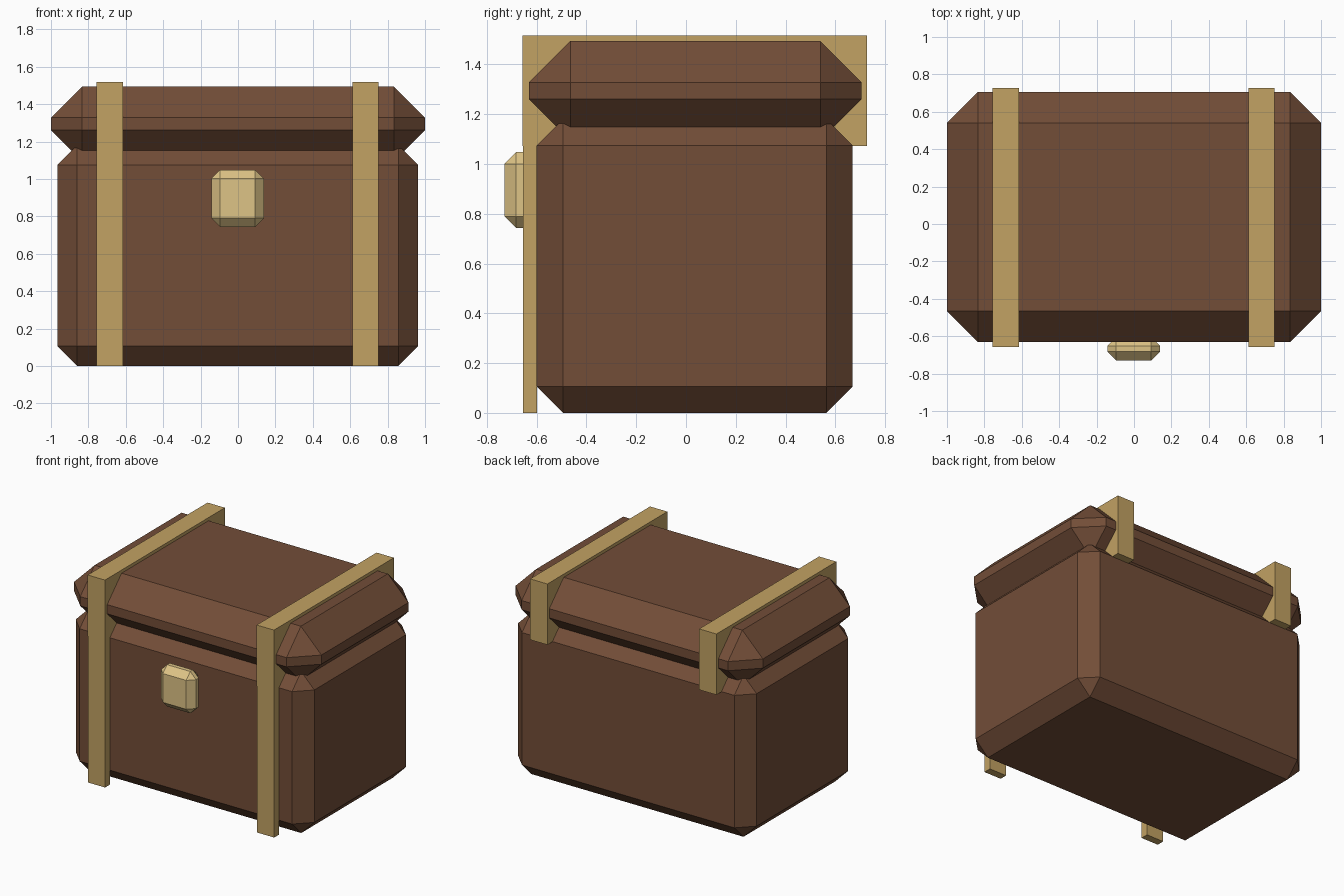
import bpy
import bmesh

if "Cube" in bpy.data.objects:
    bpy.data.objects.remove(bpy.data.objects["Cube"])


def material(name, rgb):
    mat = bpy.data.materials.new(name)
    mat.diffuse_color = (*rgb, 1)
    mat.use_nodes = True
    mat.node_tree.nodes["Principled BSDF"].inputs["Base Color"].default_value = mat.diffuse_color
    return mat


WOOD = material("wood", (0.17, 0.075, 0.039))
BRASS = material("brass", (0.54, 0.36, 0.125))
PALE_BRASS = material("pale_brass", (0.73, 0.55, 0.24))


def box(name, x, y, z, mat, chamfer=0):
    """Flat-faced box from (min, max) ranges, with optional chamfered edges."""
    bm = bmesh.new()
    bmesh.ops.create_cube(bm, size=1)
    for v in bm.verts:
        v.co = [(lo + hi) / 2 + c * (hi - lo) for c, (lo, hi) in zip(v.co, (x, y, z))]
    if chamfer:
        bmesh.ops.bevel(bm, geom=bm.edges[:], offset=chamfer, offset_type='OFFSET',
                        segments=1, affect='EDGES')
    mesh = bpy.data.meshes.new(name)
    bm.to_mesh(mesh)
    bm.free()
    mesh.materials.append(mat)
    obj = bpy.data.objects.new(name, mesh)
    bpy.context.collection.objects.link(obj)
    return obj


# Chest body and the overhanging lid sunk slightly into it
box("body", (-0.966, 0.963), (-0.60, 0.67), (0, 1.18), WOOD, 0.106)
box("lid", (-1, 1), (-0.631, 0.706), (1.095, 1.494), WOOD, 0.166)

# Straps: a band round the lid and a strip down the front
for side, x in (("left", (-0.756, -0.616)), ("right", (0.611, 0.751))):
    box(f"{side}_lid_strap", x, (-0.657, 0.728), (1.072, 1.517), BRASS)
    box(f"{side}_front_strap", x, (-0.655, -0.599), (0, 1.10), BRASS)

# Latch plate
box("latch", (-0.143, 0.139), (-0.73, -0.605), (0.743, 1.048), PALE_BRASS, 0.047)
